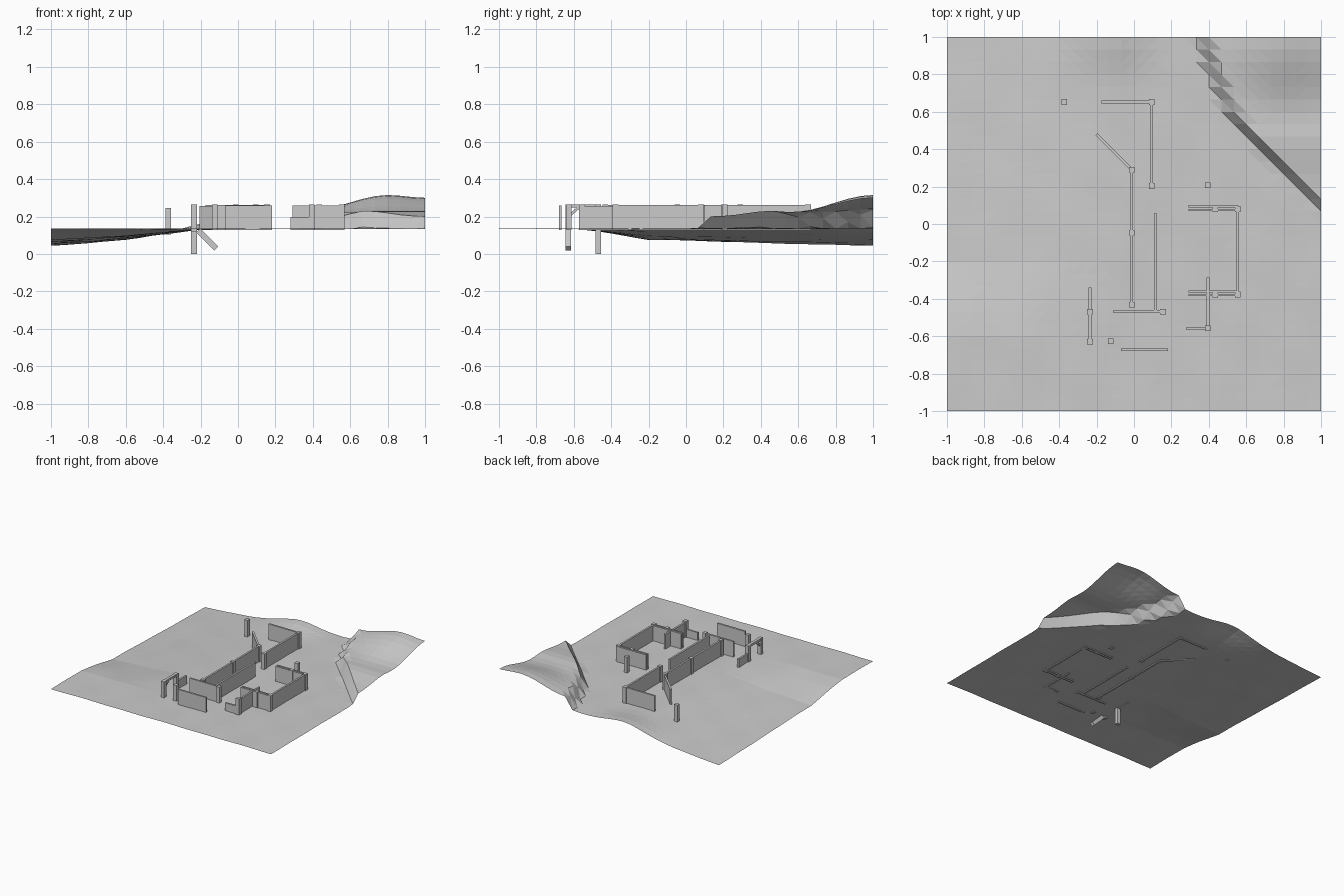
import bpy, bmesh, math

G = 0.132   # ground level
TOP = 0.262  # usual wall top
T = 0.015   # wall thickness


def smooth(a, b, v):
    t = min(1, max(0, (v - a) / (b - a)))
    return t * t * (3 - 2 * t)


def lerp_profile(pts, v):
    for (a, p), (b, q) in zip(pts, pts[1:]):
        if v <= b:
            return p + (q - p) * max(0, (v - a) / (b - a))
    return pts[-1][1]


CLIFF = [(0.05, 1.04), (0.13, 0.97), (0.4, 0.69), (0.6, 0.52), (0.75, 0.45), (1, 0.36)]
SLOPE_X = [(-1, 1), (-0.8, 0.88), (-0.6, 0.66), (-0.4, 0.36), (-0.2, 0.06), (-0.1, 0)]
SLOPE_Y = [(-0.6, 0), (-0.45, 0.2), (-0.2, 0.65), (0, 0.7), (0.4, 0.86), (1, 1)]


def height(x, y):
    z = 0.135 - 0.09 * lerp_profile(SLOPE_X, x) * lerp_profile(SLOPE_Y, y)
    z += 0.035 * math.exp(-((x + 0.15) / 0.2) ** 2 - ((y - 1) / 0.17) ** 2)
    # gentle unevenness
    z += 0.002 * math.sin(13 * x + 5 * y) * math.sin(11 * y - 4 * x)
    # raised plateau behind a steep diagonal bank
    edge = x - lerp_profile(CLIFF, y)
    if y > 0.05 and edge > -0.03:
        top = 0.2 + 0.03 * math.exp(-((y - 0.45) / 0.17) ** 2)
        top += smooth(0.5, 1, y) * (0.035 + 0.08 * smooth(0.4, 0.8, x) - 0.015 * smooth(0.8, 1, x))
        z += (top - z) * min(1, (edge + 0.03) / 0.06)
    return z


# terrain sheet
N = 30
bm = bmesh.new()
bmesh.ops.create_grid(bm, x_segments=N, y_segments=N, size=1)
for v in bm.verts:
    v.co.z = height(v.co.x, v.co.y)
bmesh.ops.triangulate(bm, faces=bm.faces[:])
me = bpy.data.meshes.new("terrain")
bm.to_mesh(me)
bm.free()
bpy.context.collection.objects.link(bpy.data.objects.new("terrain", me))


def box(name, center, size, rot=(0, 0, 0)):
    bpy.ops.mesh.primitive_cube_add(size=1, location=center, rotation=rot)
    ob = bpy.context.object
    ob.name = name
    ob.scale = size
    return ob


def wall(name, a, b, z1=TOP, z0=G - 0.004, t=T):
    dx, dy = b[0] - a[0], b[1] - a[1]
    box(name, ((a[0] + b[0]) / 2, (a[1] + b[1]) / 2, (z0 + z1) / 2),
        (math.hypot(dx, dy), t, z1 - z0), (0, 0, math.atan2(dy, dx)))


def post(x, y, z1=0.268, z0=G - 0.004):
    box("post", (x, y, (z0 + z1) / 2), (0.03, 0.03, z1 - z0))


# long walls
wall("back_wall", (-0.175, 0.652), (0.095, 0.652))
wall("back_side_wall", (0.094, 0.2), (0.094, 0.652))
wall("slanted_wall", (-0.2, 0.48), (-0.015, 0.295), 0.255)
wall("middle_wall", (-0.013, -0.43), (-0.013, 0.29))
wall("inner_wall", (0.115, -0.47), (0.115, 0.055), 0.255)
wall("cross_wall", (-0.11, -0.468), (0.155, -0.468))
wall("front_wall", (-0.07, -0.672), (0.183, -0.672), 0.258)

# right-hand room
wall("low_wall", (0.28, -0.558), (0.395, -0.558), 0.198)
wall("room_front_side", (0.395, -0.558), (0.395, -0.287), 0.255)
wall("room_side", (0.555, -0.375), (0.555, 0.082))
for y in (-0.37, 0.085):
    for off in (-0.01, 0.01):
        wall("room_end_panel", (0.292, y + off), (0.555, y + off), 0.26, t=0.011)

# posts
for x, y in [(0.094, 0.652), (0.094, 0.203), (-0.013, 0.29), (-0.013, -0.047),
             (-0.013, -0.432), (0.155, -0.47), (0.395, -0.558), (0.555, -0.377),
             (0.435, -0.378), (0.555, 0.08), (0.435, 0.08), (0.395, 0.207),
             (-0.125, -0.627)]:
    post(x, y, 0.265)
post(-0.373, 0.652, 0.245, 0.105)

# gateway with deep post, lintel, brace and low side wall
post(-0.235, -0.47, 0.265, 0.0)
post(-0.235, -0.63, 0.265, 0.12)
box("lintel", (-0.235, -0.55, 0.256), (0.022, 0.16, 0.018))
box("brace", (-0.235, -0.6, 0.225), (0.015, 0.07, 0.014), (math.radians(40), 0, 0))
wall("gate_side_wall", (-0.235, -0.46), (-0.235, -0.34), 0.2)
box("sunken_beam", (-0.165, -0.63, 0.077), (0.03, 0.03, 0.135), (0, math.radians(-45), 0))
